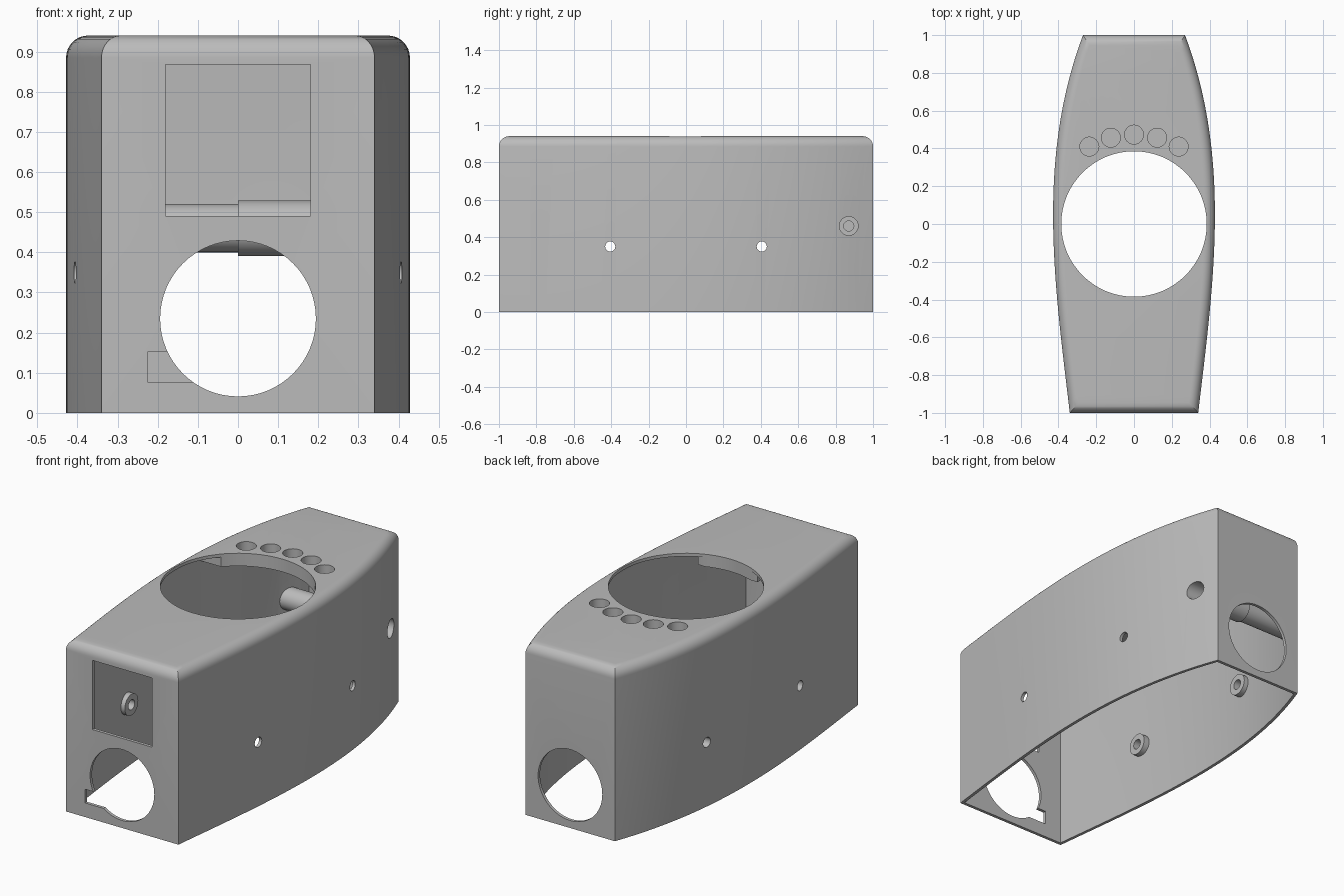
import bpy, bmesh, math

if "Cube" in bpy.data.objects:
    bpy.data.objects.remove(bpy.data.objects["Cube"], do_unlink=True)

HEIGHT, WALL, ROUND = 0.94, 0.017, 0.055

grey = bpy.data.materials.new("plain grey")
grey.use_nodes = True
COLOUR = (0.5, 0.5, 0.5, 1)
grey.diffuse_color = COLOUR
grey.node_tree.nodes["Principled BSDF"].inputs["Base Color"].default_value = COLOUR


def new_object(name, bm):
    bmesh.ops.recalc_face_normals(bm, faces=bm.faces)
    mesh = bpy.data.meshes.new(name)
    bm.to_mesh(mesh)
    bm.free()
    mesh.materials.append(grey)
    obj = bpy.data.objects.new(name, mesh)
    bpy.context.collection.objects.link(obj)
    return obj


def half_width(y):
    return 0.428 + 0.012 * y - 0.123 * y ** 2 - 0.047 * y ** 3


def barrel(name, inset, bottom, top, radius, steps=48):
    """Bow-sided block with a rounded top rim."""
    bm = bmesh.new()
    levels = [(inset, bottom)]
    for k in range(9):
        a = k / 8 * math.pi / 2
        levels.append((inset + radius * (1 - math.cos(a)), top - radius * (1 - math.sin(a))))
    rings = []
    for d, z in levels:
        ys = [(1 - d) * (2 * i / steps - 1) for i in range(steps + 1)]
        right = [(half_width(y) - d, y, z) for y in ys]
        left = [(-x, y, z) for x, y, z in reversed(right)]
        rings.append([bm.verts.new(p) for p in right + left])
    for low, high in zip(rings, rings[1:]):
        n = len(low)
        for i in range(n):
            j = (i + 1) % n
            bm.faces.new((low[i], low[j], high[j], high[i]))
    bm.faces.new(rings[0])
    bm.faces.new(rings[-1])
    return new_object(name, bm)


def cylinder(name, axis, start, end, centre, radius):
    """Cylinder along an axis; centre gives the other two coordinates."""
    bm = bmesh.new()
    bmesh.ops.create_cone(bm, cap_ends=True, segments=64, radius1=radius,
                          radius2=radius, depth=abs(end - start))
    mid, (u, v) = (start + end) / 2, centre
    for vert in bm.verts:
        a, b, c = vert.co
        vert.co = {"X": (c + mid, a + u, b + v),
                   "Y": (a + u, c + mid, b + v),
                   "Z": (a + u, b + v, c + mid)}[axis]
    return new_object(name, bm)


def box(name, low, high):
    bm = bmesh.new()
    bmesh.ops.create_cube(bm, size=1)
    for vert in bm.verts:
        vert.co = [l + (h - l) * (c + 0.5) for l, h, c in zip(low, high, vert.co)]
    return new_object(name, bm)


def cut(target, cutter):
    """Subtract the cutter and discard it."""
    mod = target.modifiers.new("cut", "BOOLEAN")
    mod.operation, mod.solver, mod.object = "DIFFERENCE", "EXACT", cutter
    bpy.context.view_layer.update()
    result = bpy.data.meshes.new_from_object(
        target.evaluated_get(bpy.context.evaluated_depsgraph_get()))
    target.modifiers.clear()
    target.data = result
    bpy.data.objects.remove(cutter, do_unlink=True)


# Cavity, with the inner fittings left standing as solid material
cavity = barrel("cavity", WALL, -0.1, HEIGHT - WALL, ROUND - WALL)
cut(cavity, box("lamp_block", (-0.6, 0.26, 0.87), (0.6, 0.57, 1)))
cut(cavity, box("window_lintel", (-0.18, -1.1, 0.872), (0.18, -0.36, 1)))

RODS = (-0.78, 0.87)
SCREWS = (-0.405, 0.405)
for y in RODS:
    cut(cavity, cylinder("thin_post", "X", -0.6, 0.01, (y, 0.46), 0.06))
    cut(cavity, cylinder("thick_post", "X", 0, 0.6, (y, 0.46), 0.069))
for y in SCREWS:
    for side in (-1, 1):
        cut(cavity, cylinder("screw_boss", "X", side * 0.36, side * 0.6, (y, 0.35), 0.058))

# Outer shell, open underneath
housing = barrel("housing", 0, 0, HEIGHT, ROUND)
cut(housing, cavity)

# Round openings in the top, front and back
cut(housing, cylinder("top_opening", "Z", 0.6, 1.1, (0, 0), 0.385))
for start, end in ((-1.1, -0.95), (0.95, 1.1)):
    cut(housing, cylinder("end_opening", "Y", start, end, (0, 0.235), 0.194))

# Front window and cable notch
cut(housing, box("window", (-0.18, -1.1, 0.49), (0.18, -0.95, 0.868)))
cut(housing, box("notch", (-0.225, -1.1, 0.077), (-0.1, -0.95, 0.152)))

# Blind lamp pockets in an arc behind the top opening
for k in range(-2, 3):
    a = math.radians(15 * k)
    centre = (0.473 * math.sin(a), 0.473 * math.cos(a))
    cut(housing, cylinder("lamp_pocket", "Z", 0.885, 1.1, centre, 0.05))

# Stepped bores in the posts and screw holes through both sides
for y in RODS:
    cut(housing, cylinder("wide_bore", "X", 0.02, 0.6, (y, 0.46), 0.05))
    cut(housing, cylinder("pilot_bore", "X", -0.22, 0.1, (y, 0.46), 0.027))
for y in SCREWS:
    cut(housing, cylinder("screw_hole", "X", -0.6, 0.6, (y, 0.35), 0.027))

bpy.ops.object.select_all(action="DESELECT")
housing.select_set(True)
bpy.context.view_layer.objects.active = housing
bpy.ops.object.shade_smooth_by_angle(angle=math.radians(30))
